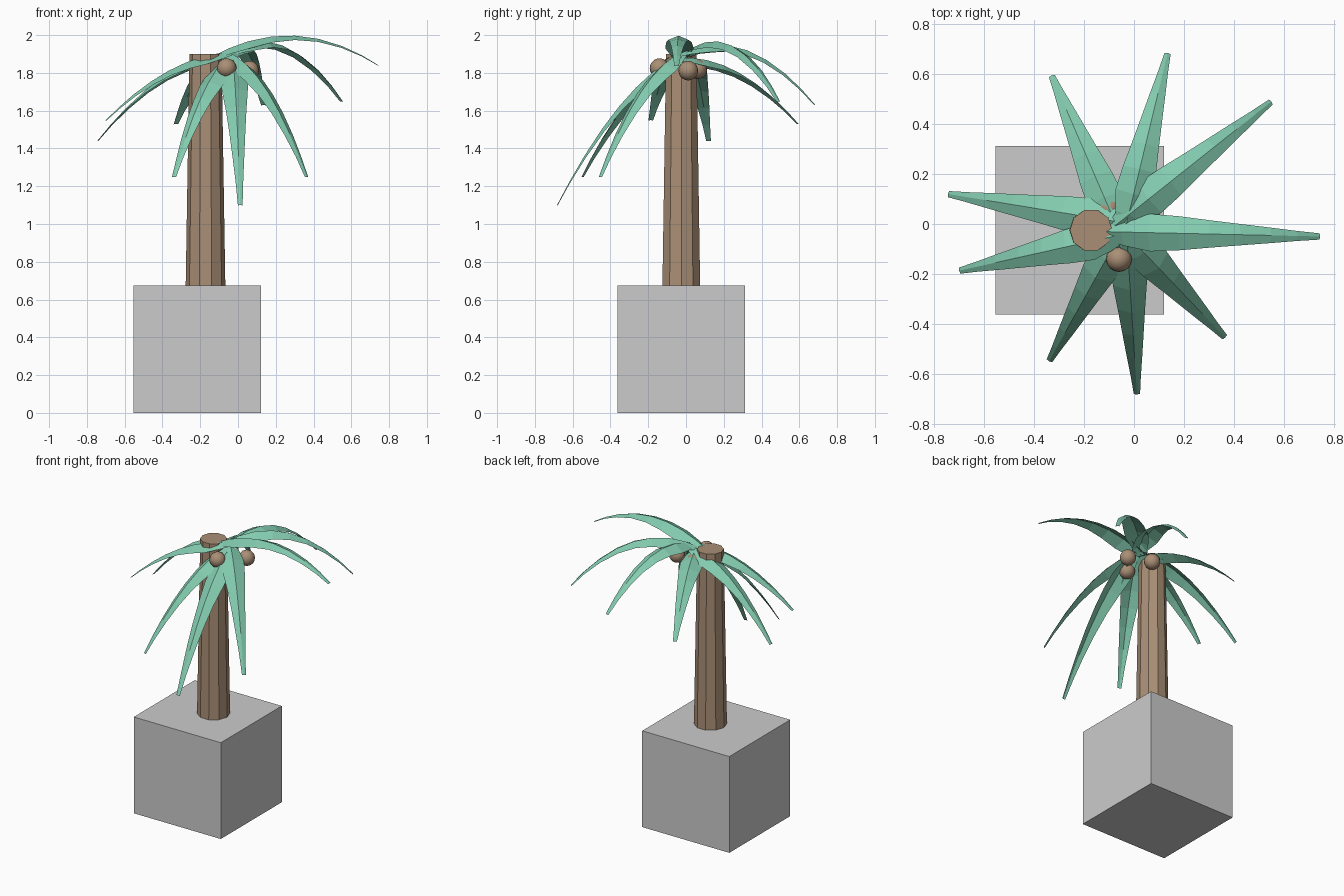
import bpy, bmesh, math
from mathutils import Vector

if "Cube" in bpy.data.objects:
    bpy.data.objects.remove(bpy.data.objects["Cube"])


def material(name, rgb):
    m = bpy.data.materials.new(name)
    m.diffuse_color = (*rgb, 1)
    m.use_nodes = True
    m.node_tree.nodes["Principled BSDF"].inputs["Base Color"].default_value = m.diffuse_color
    return m


GREY = material("stone grey", (0.6, 0.6, 0.6))
BARK = material("bark brown", (0.40, 0.275, 0.18))
LEAF = material("leaf green", (0.227, 0.597, 0.429))


def finish(name, mat):
    ob = bpy.context.object
    ob.name = name
    ob.data.materials.append(mat)
    return ob


# Square base block
bpy.ops.mesh.primitive_cube_add(size=0.675, location=(-0.217, -0.025, 0.3375))
finish("base_block", GREY)

# Tapered ten-sided trunk
bpy.ops.mesh.primitive_cone_add(vertices=10, radius1=0.105, radius2=0.085, depth=1.225,
                                location=(-0.172, -0.025, 1.2875),
                                rotation=(0, 0, math.radians(18)))
finish("trunk", BARK)

# Coconuts hanging under the crown
for i, loc in enumerate([(-0.06, -0.14, 1.825), (0.06, 0.012, 1.812), (-0.10, 0.06, 1.82)]):
    bpy.ops.mesh.primitive_uv_sphere_add(segments=16, ring_count=10, radius=0.052, location=loc)
    finish(f"coconut_{i + 1}", BARK)
    bpy.ops.object.shade_smooth()


# Folded, arching frond: half width varies along a quadratic curve
STATIONS = [(0, 0.03), (0.1, 0.055), (0.22, 0.075), (0.36, 0.068), (0.5, 0.055),
            (0.64, 0.043), (0.78, 0.031), (0.9, 0.02), (1, 0.0125)]


def frond(name, root, mid_z, tip):
    root, tip = Vector(root), Vector(tip)
    mid = (root + tip) / 2
    mid.z = mid_z
    ctrl = 2 * mid - (root + tip) / 2
    along = Vector((tip.x - root.x, tip.y - root.y, 0)).normalized()
    side = Vector((-along.y, along.x, 0))
    bm = bmesh.new()
    rows = []
    for t, w in STATIONS:
        p = (1 - t) ** 2 * root + 2 * t * (1 - t) * ctrl + t * t * tip
        tangent = ((1 - t) * (ctrl - root) + t * (tip - ctrl)).normalized()
        drop = tangent.cross(side) * w * 0.6 * (1 - 0.6 * t)
        rows.append([bm.verts.new(q) for q in (p + side * w - drop, p, p - side * w - drop)])
    for a, b in zip(rows, rows[1:]):
        for k in (0, 1):
            bm.faces.new((a[k], a[k + 1], b[k + 1], b[k]))
    me = bpy.data.meshes.new(name)
    bm.to_mesh(me)
    bm.free()
    me.materials.append(LEAF)
    bpy.context.collection.objects.link(bpy.data.objects.new(name, me))


# Crown of nine fronds: root, height at half length, tip
FRONDS = [
    ((-0.14, -0.03, 1.885), 1.997, (0.745, -0.05, 1.84)),
    ((-0.08, -0.01, 1.90), 1.945, (0.55, 0.49, 1.65)),
    ((-0.04, -0.04, 1.90), 1.92, (0.135, 0.685, 1.63)),
    ((-0.06, -0.03, 1.88), 1.80, (-0.33, 0.595, 1.53)),
    ((-0.04, 0.005, 1.90), 1.78, (-0.745, 0.12, 1.44)),
    ((-0.04, -0.04, 1.91), 1.81, (-0.70, -0.187, 1.55)),
    ((-0.05, -0.03, 1.89), 1.67, (-0.34, -0.55, 1.25)),
    ((-0.03, -0.03, 1.90), 1.62, (0.012, -0.683, 1.10)),
    ((-0.05, -0.02, 1.91), 1.70, (0.365, -0.455, 1.25)),
]
for i, (root, mid_z, tip) in enumerate(FRONDS):
    frond(f"frond_{i + 1}", root, mid_z, tip)
